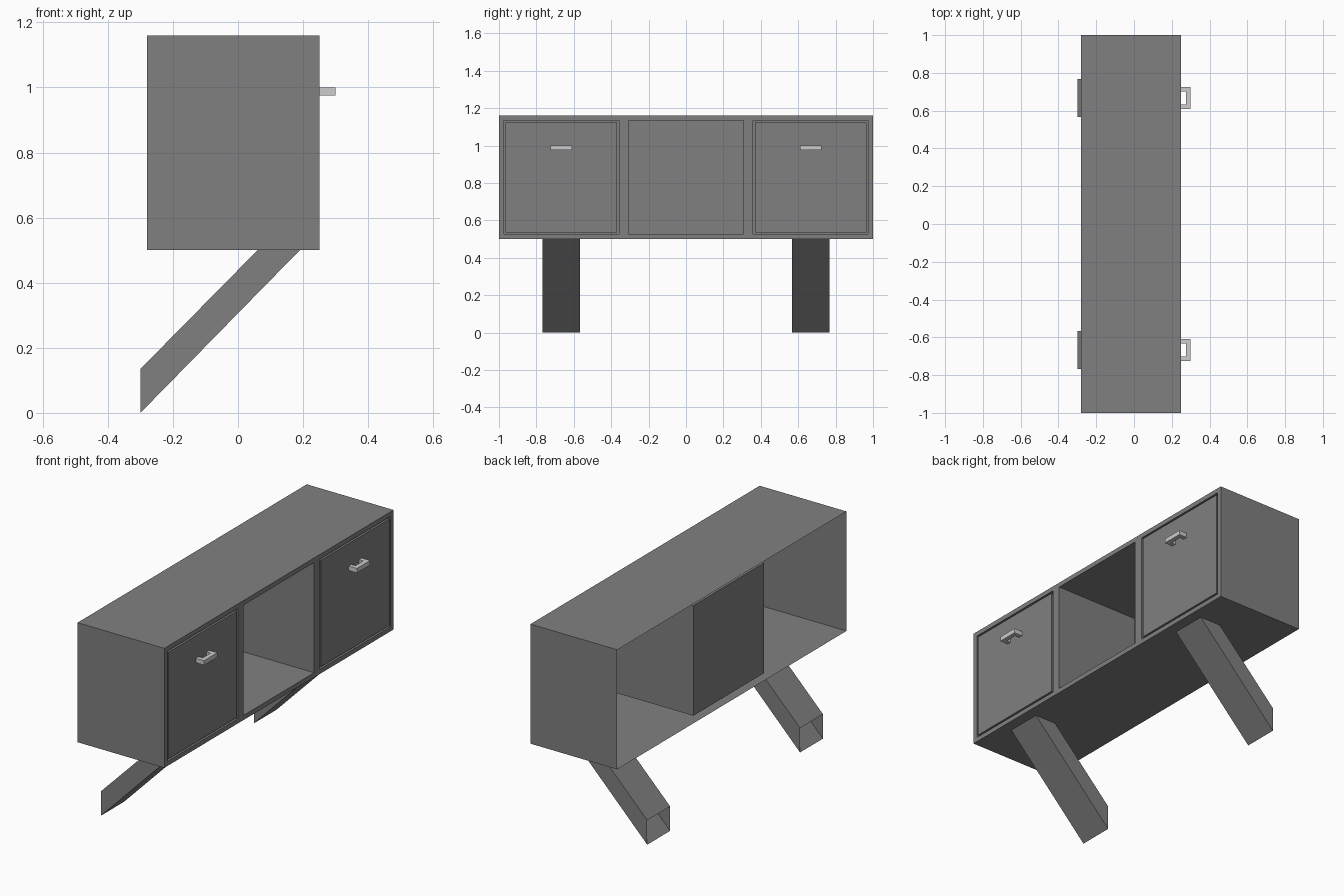
import bpy, bmesh
from mathutils import Vector

if "Cube" in bpy.data.objects:
    bpy.data.objects.remove(bpy.data.objects["Cube"])


def material(name, v):
    m = bpy.data.materials.new(name)
    m.diffuse_color = (v, v, v, 1)
    m.use_nodes = True
    m.node_tree.nodes["Principled BSDF"].inputs["Base Color"].default_value = m.diffuse_color
    return m


GREY = material("grey body", 0.216)
PALE = material("pale handle", 0.604)


def finish(bm, name, mat):
    me = bpy.data.meshes.new(name)
    bm.to_mesh(me)
    bm.free()
    ob = bpy.data.objects.new(name, me)
    me.materials.append(mat)
    bpy.context.collection.objects.link(ob)


def prism(name, pts, axis, lo, hi, mat, caps=True, skip=()):
    """Extrude a closed profile along axis; skip lists open profile sides."""
    bm = bmesh.new()

    def ring(t):
        out = []
        for p in pts:
            c = list(p)
            c.insert(axis, t)
            out.append(bm.verts.new(c))
        return out
    a, b = ring(lo), ring(hi)
    n = len(pts)
    for i in range(n):
        if i not in skip:
            j = (i + 1) % n
            bm.faces.new((a[i], a[j], b[j], b[i]))
    if caps:
        bm.faces.new(a[::-1])
        bm.faces.new(b)
    bmesh.ops.recalc_face_normals(bm, faces=bm.faces)
    finish(bm, name, mat)


# Cabinet: box split in three bays, open at the back
X0, X1, Z0, Z1 = -0.28, 0.25, 0.5, 1.16
bm = bmesh.new()
bmesh.ops.create_cube(bm, size=1)
for v in bm.verts:
    v.co = ((X0 + X1) / 2 + v.co.x * (X1 - X0), v.co.y * 2,
            (Z0 + Z1) / 2 + v.co.z * (Z1 - Z0))
for y in (-1 / 3, 1 / 3):
    bmesh.ops.bisect_plane(bm, geom=bm.verts[:] + bm.edges[:] + bm.faces[:],
                           plane_co=(0, y, 0), plane_no=(0, 1, 0))
bmesh.ops.delete(bm, geom=[f for f in bm.faces if f.normal.x < -0.9],
                 context='FACES_ONLY')


def step(face, inset, dx):
    bmesh.ops.inset_individual(bm, faces=[face], thickness=inset)
    if dx:
        bmesh.ops.inset_individual(bm, faces=[face], thickness=0)
        bmesh.ops.translate(bm, verts=face.verts[:], vec=Vector((dx, 0, 0)))


for f in [f for f in bm.faces if f.normal.x > 0.9]:
    if abs(f.calc_center_median().y) < 0.1:
        step(f, 0.0365, -0.51)      # deep open cubby
    else:
        step(f, 0.0365, -0.02)      # groove around the door
        step(f, 0.014, 0.02)        # door panel
finish(bm, "cabinet", GREY)

for side, s in (("left", -1), ("right", 1)):
    c = s * 2 / 3
    # Slanted hollow leg, open at the foot and under the cabinet
    prism(side + "_leg", [(-0.30, 0), (0.19, 0.5), (0.06, 0.5), (-0.30, 0.135)],
          1, c - 0.1, c + 0.1, GREY, skip=(1, 3))
    # U-shaped pull handle
    prism(side + "_handle",
          [(0.25, c - 0.058), (0.30, c - 0.058), (0.30, c + 0.058), (0.25, c + 0.058),
           (0.25, c + 0.034), (0.275, c + 0.034), (0.275, c - 0.034), (0.25, c - 0.034)],
          2, 0.975, 1.0, PALE)
